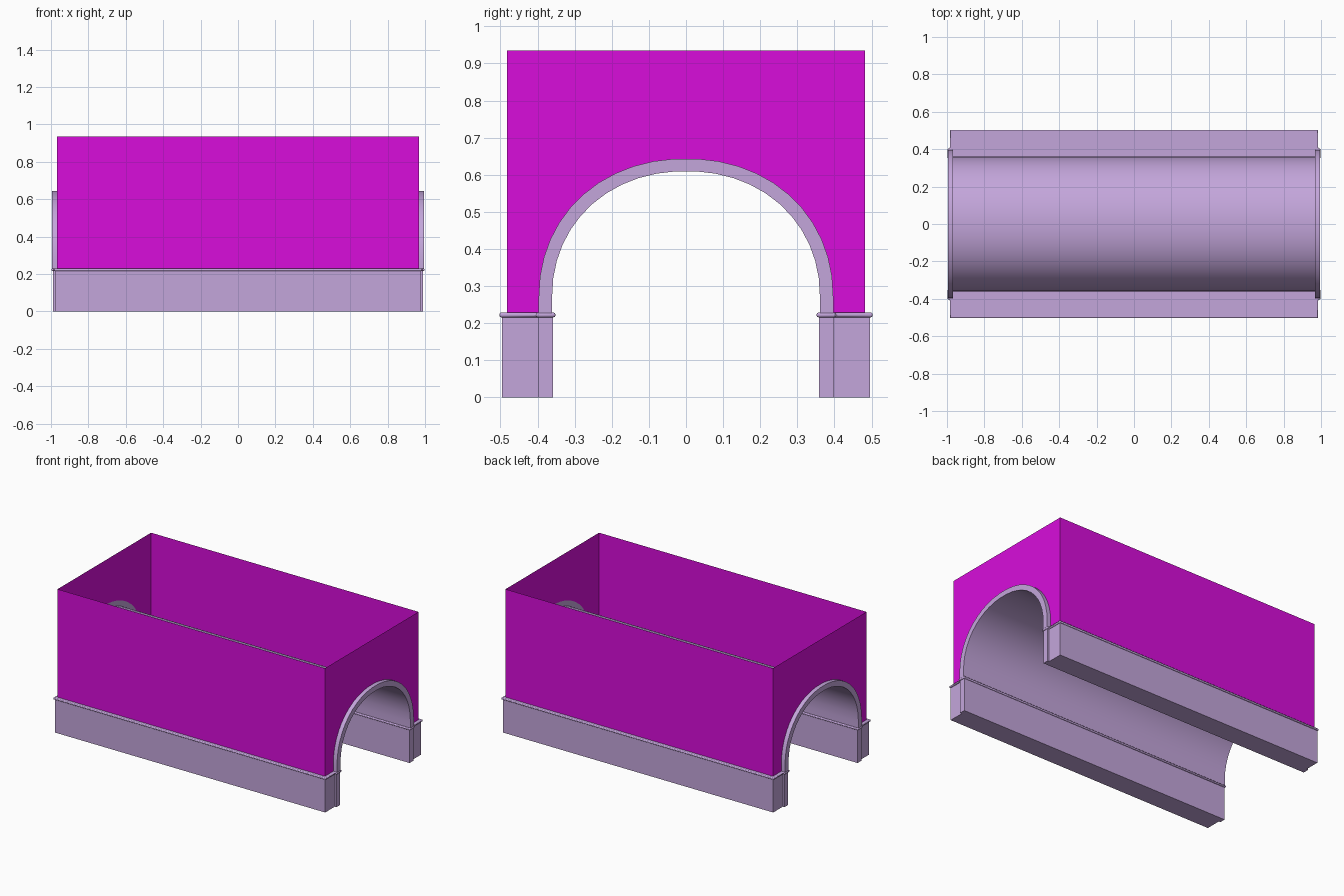
import bpy, bmesh, math

if "Cube" in bpy.data.objects:
    bpy.data.objects.remove(bpy.data.objects["Cube"], do_unlink=True)


def material(name, rgb):
    m = bpy.data.materials.new(name)
    m.use_nodes = True
    m.diffuse_color = (*rgb, 1)
    m.node_tree.nodes["Principled BSDF"].inputs["Base Color"].default_value = (*rgb, 1)
    return m


lilac = material("lilac stone", (0.55, 0.38, 0.71))
magenta = material("magenta wall", (0.69, 0.004, 0.71))

SPRING = 0.225          # height where the arch and walls start
WALL_X, WALL_Y, WALL_TOP = 0.967, 0.483, 0.935
RING_X = 0.994


def add_object(name, bm, mat, smooth=False):
    mesh = bpy.data.meshes.new(name)
    bm.to_mesh(mesh)
    bm.free()
    mesh.materials.append(mat)
    ob = bpy.data.objects.new(name, mesh)
    bpy.context.collection.objects.link(ob)
    if smooth:
        bpy.ops.object.select_all(action="DESELECT")
        ob.select_set(True)
        bpy.context.view_layer.objects.active = ob
        bpy.ops.object.shade_smooth_by_angle(angle=math.radians(35))
    return ob


def arch(half_width, rise, steps=23):
    """Slightly squared arch outline as (y, z) points, on short straight legs."""
    pts = [(half_width, SPRING)]
    for i in range(steps + 1):
        a = math.pi * i / steps
        c, s = math.cos(a), max(math.sin(a), 0)
        y = math.copysign(abs(c) ** 0.95, c) * half_width
        pts.append((y, 0.27 + rise * s ** 0.95))
    return pts + [(-half_width, SPRING)]


def prism(bm, outline, depth):
    """Fill an outline and extrude it along the depth vector."""
    face = bm.faces.new([bm.verts.new(p) for p in outline])
    ext = bmesh.ops.extrude_face_region(bm, geom=[face], use_keep_orig=True)
    moved = [v for v in ext["geom"] if isinstance(v, bmesh.types.BMVert)]
    bmesh.ops.translate(bm, verts=moved, vec=depth)
    bmesh.ops.recalc_face_normals(bm, faces=bm.faces)


inner = arch(0.361, 0.34)
outer = arch(0.397, 0.374)

# Barrel vault: one thin curved sheet
bm = bmesh.new()
rows = [[bm.verts.new((x, y, z)) for y, z in inner] for x in (-WALL_X, WALL_X)]
for i in range(len(inner) - 1):
    bm.faces.new((rows[0][i], rows[1][i], rows[1][i + 1], rows[0][i + 1]))
bmesh.ops.recalc_face_normals(bm, faces=bm.faces)
add_object("barrel_vault", bm, lilac, smooth=True)

for side, sx in (("left", 1), ("right", -1)):
    # Arch ring framing each opening
    bm = bmesh.new()
    loops = [[bm.verts.new((sx * x, y, z)) for y, z in pts]
             for x, pts in ((WALL_X, inner), (RING_X, inner),
                            (RING_X, outer), (WALL_X, outer))]
    for k in range(4):
        a, b = loops[k], loops[(k + 1) % 4]
        for i in range(len(a) - 1):
            bm.faces.new((a[i], a[i + 1], b[i + 1], b[i]))
    bmesh.ops.recalc_face_normals(bm, faces=bm.faces)
    add_object(side + "_arch_ring", bm, lilac, smooth=True)

    # End wall cut out around the arch
    bm = bmesh.new()
    outline = outer + [(-WALL_Y, SPRING), (-WALL_Y, WALL_TOP),
                       (WALL_Y, WALL_TOP), (WALL_Y, SPRING)]
    face = bm.faces.new([bm.verts.new((sx * WALL_X, y, z)) for y, z in outline])
    face.normal_update()
    if face.normal.x * sx < 0:
        face.normal_flip()
    bmesh.ops.triangulate(bm, faces=[face])
    add_object(side + "_end_wall", bm, magenta)

for side, sy in (("front", -1), ("back", 1)):
    # Long side wall
    bm = bmesh.new()
    corners = [(-sy * -WALL_X, SPRING), (sy * -WALL_X, SPRING),
               (sy * -WALL_X, WALL_TOP), (sy * WALL_X, WALL_TOP)]
    bm.faces.new([bm.verts.new((x, sy * WALL_Y, z)) for x, z in corners])
    add_object(side + "_side_wall", bm, magenta)

    # Plinth with a pilaster step at each end, and its rounded cap moulding
    def footprint(grow, z):
        half = [(0.99 + grow, 0.359 - grow), (0.99 + grow, 0.397 + grow),
                (0.978 + grow, 0.397 + grow), (0.978 + grow, 0.496 + grow)]
        pts = half + [(-x, y) for x, y in reversed(half)]
        return [(x, sy * y, z) for x, y in pts]

    bm = bmesh.new()
    prism(bm, footprint(0, 0), (0, 0, 0.217))
    add_object(side + "_plinth", bm, lilac)

    bm = bmesh.new()
    prism(bm, footprint(0.007, 0.216), (0, 0, 0.013))
    cap = add_object(side + "_plinth_cap", bm, lilac, smooth=True)
    bevel = cap.modifiers.new("rounded_edge", "BEVEL")
    bevel.width = 0.005
    bevel.segments = 2
    bevel.limit_method = "ANGLE"
